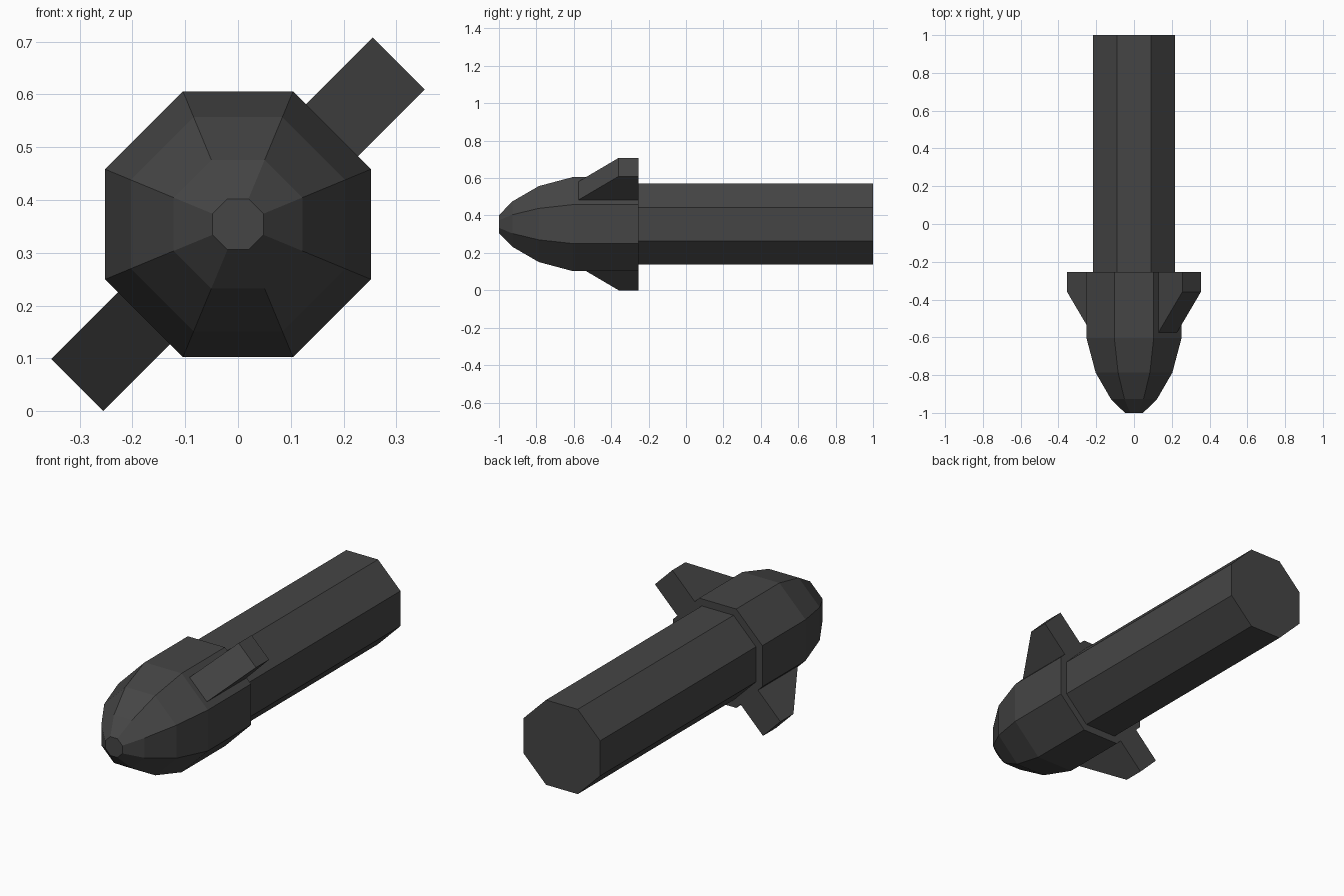
import bpy, bmesh, math
from mathutils import Vector

if "Cube" in bpy.data.objects:
    bpy.data.objects.remove(bpy.data.objects["Cube"])

CZ = 0.354                     # height of the long axis
C8 = math.cos(math.pi / 8)

mat = bpy.data.materials.new("dark_grey")
mat.diffuse_color = (0.06, 0.06, 0.06, 1)
mat.use_nodes = True
mat.node_tree.nodes["Principled BSDF"].inputs["Base Color"].default_value = mat.diffuse_color


def finish(name, bm):
    bmesh.ops.recalc_face_normals(bm, faces=bm.faces)
    me = bpy.data.meshes.new(name)
    bm.to_mesh(me)
    bm.free()
    me.materials.append(mat)
    ob = bpy.data.objects.new(name, me)
    bpy.context.collection.objects.link(ob)
    return ob


def octagon_body(name, profile):
    """Loft octagon rings along y; profile holds (y, half width across flats)."""
    bm = bmesh.new()
    rings = []
    for y, a in profile:
        r = a / C8
        angles = [math.pi / 8 + k * math.pi / 4 for k in range(8)]
        rings.append([bm.verts.new((r * math.cos(t), y, CZ + r * math.sin(t))) for t in angles])
    for p, q in zip(rings, rings[1:]):
        for k in range(8):
            n = (k + 1) % 8
            bm.faces.new((p[k], p[n], q[n], q[k]))
    bm.faces.new(rings[0])
    bm.faces.new(rings[-1])
    return finish(name, bm)


def fin(name, side):
    """Extrude a (y, radius) outline across the diagonal fin's thickness."""
    outline = [(-0.587, 0.242), (-0.36, 0.431), (-0.255, 0.431), (-0.255, 0.242)]
    out = Vector((1, 0, 1)).normalized() * side
    across = Vector((1, 0, -1)).normalized()
    bm = bmesh.new()
    verts = [bm.verts.new(out * r + Vector((0, y, CZ)) - across * 0.0695) for y, r in outline]
    face = bm.faces.new(verts)
    ext = bmesh.ops.extrude_face_region(bm, geom=[face])
    moved = [g for g in ext["geom"] if isinstance(g, bmesh.types.BMVert)]
    bmesh.ops.translate(bm, verts=moved, vec=across * 0.139)
    return finish(name, bm)


# Rounded nose and wide collar
octagon_body("head", [(-1, 0.048), (-0.927, 0.122), (-0.787, 0.203),
                      (-0.603, 0.252), (-0.255, 0.252)])
# Long straight shaft
octagon_body("shaft", [(-0.26, 0.216), (1, 0.216)])
# Opposed diagonal fins
fin("upper_fin", 1)
fin("lower_fin", -1)
